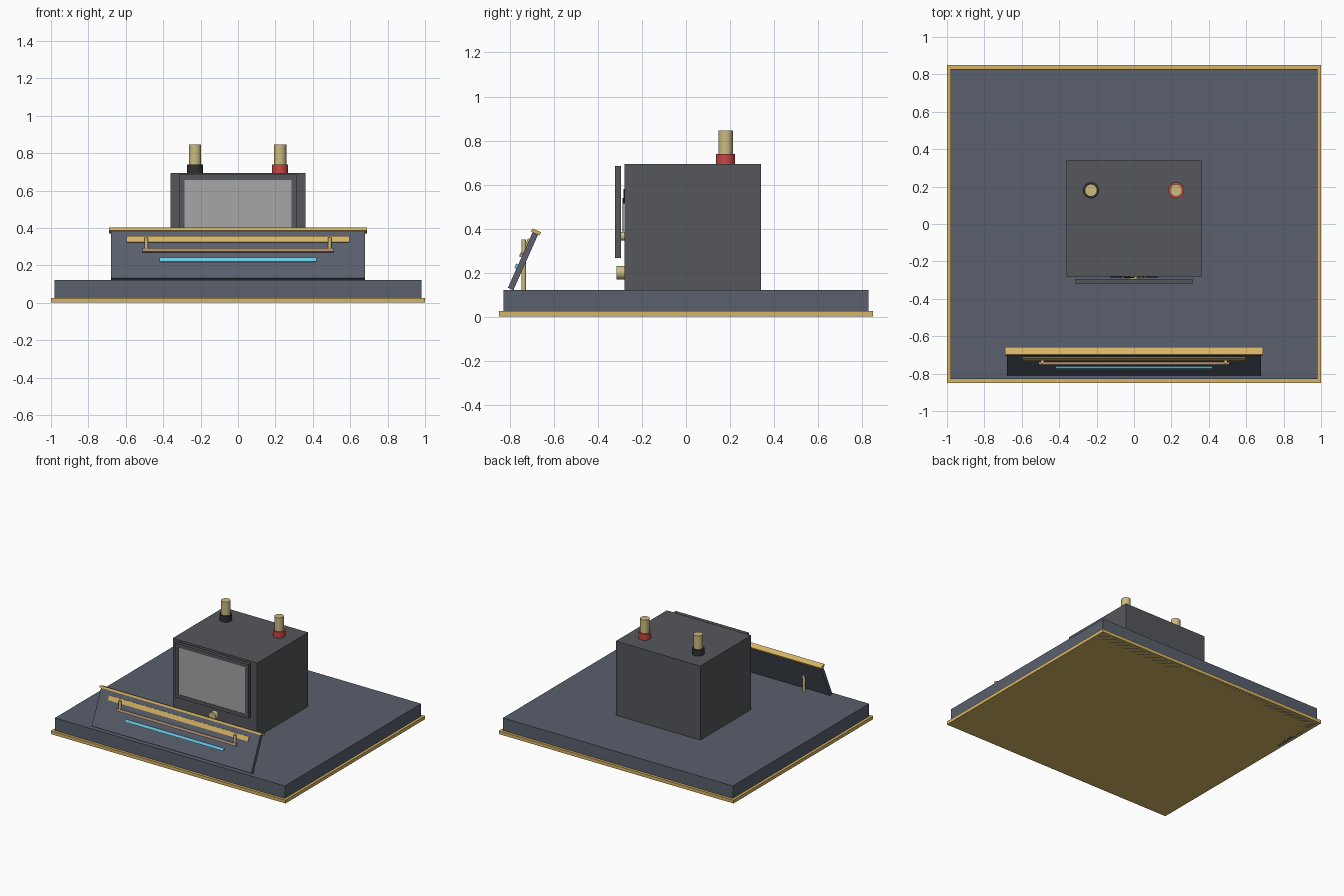
import bpy, math
from mathutils import Vector, Matrix

if "Cube" in bpy.data.objects:
    bpy.data.objects.remove(bpy.data.objects["Cube"])


def material(name, rgb, alpha=1.0):
    m = bpy.data.materials.new(name)
    m.diffuse_color = (*rgb, alpha)
    m.use_nodes = True
    m.node_tree.nodes["Principled BSDF"].inputs["Base Color"].default_value = m.diffuse_color
    return m


SLATE = material("slate", (0.10, 0.115, 0.15))
CASE = material("case_grey", (0.09, 0.095, 0.105))
BLACK = material("black", (0.03, 0.03, 0.035))
GOLD = material("gold", (0.68, 0.46, 0.13))
BRASS = material("brass", (0.60, 0.50, 0.22))
RED = material("red", (0.60, 0.06, 0.06))
TAN = material("tan", (0.38, 0.25, 0.16))
CYAN = material("cyan", (0.15, 0.60, 0.80))
GLASS = material("pale_grey", (0.38, 0.38, 0.38))


def box(name, x, y, z, mat, matrix=None):
    """Box from three (min, max) ranges, optionally moved into another frame."""
    bpy.ops.mesh.primitive_cube_add(size=1)
    ob = bpy.context.object
    ob.name = name
    r = (x, y, z)
    centre = Vector([(a + b) / 2 for a, b in r])
    size = [b - a for a, b in r]
    local = Matrix.Translation(centre) @ Matrix.Diagonal((*size, 1))
    ob.data.transform((matrix or Matrix()) @ local)
    ob.data.materials.append(mat)
    return ob


def rod(name, start, end, radius, mat, sides=32):
    """Cylinder between two points."""
    a, b = Vector(start), Vector(end)
    bpy.ops.mesh.primitive_cylinder_add(vertices=sides, radius=radius, depth=(b - a).length)
    ob = bpy.context.object
    ob.name = name
    ob.rotation_euler = (b - a).to_track_quat('Z', 'Y').to_euler()
    ob.location = (a + b) / 2
    ob.data.materials.append(mat)
    bpy.ops.object.shade_smooth_by_angle()
    return ob


# Base slab and its gold edging
box("base_trim", (-1, 1), (-0.85, 0.85), (0, 0.025), GOLD)
box("base_slab", (-0.98, 0.98), (-0.83, 0.83), (0, 0.122), SLATE)

# Meter case
FRONT = -0.28
box("meter_case", (-0.36, 0.36), (FRONT, 0.34), (0.12, 0.693), CASE)

# Terminals on the case top
for side, x, mat in (("left", -0.23, BLACK), ("right", 0.225, RED)):
    rod(side + "_terminal_collar", (x, 0.18, 0.69), (x, 0.18, 0.74), 0.043, mat)
    rod(side + "_terminal_post", (x, 0.18, 0.73), (x, 0.18, 0.845), 0.033, BRASS)

# Window frame and pane standing in front of the dial
fy = (-0.322, -0.295)
for s in (-1, 1):
    xs = sorted((s * 0.285, s * 0.313))
    box("window_frame_side", xs, fy, (0.267, 0.685), CASE)
box("window_frame_top", (-0.285, 0.285), fy, (0.657, 0.685), CASE)
box("window_frame_bottom", (-0.285, 0.285), fy, (0.267, 0.295), CASE)
box("window_pane", (-0.285, 0.285), (-0.319, -0.309), (0.295, 0.657), GLASS)

# Dial ticks fanned around the needle hub
HUB = Vector((0, FRONT, 0.365))
for i in range(11):
    turn = Matrix.Translation(HUB) @ Matrix.Rotation(math.radians(-35 + 7 * i), 4, 'Y')
    box("dial_tick", (-0.003, 0.003), (-0.005, 0.001), (0.185, 0.215), BLACK, turn)
needle_frame = Matrix.Translation(HUB) @ Matrix.Rotation(math.radians(-15), 4, 'Y')
box("needle", (-0.003, 0.003), (-0.008, -0.004), (0, 0.18), BLACK, needle_frame)
rod("needle_hub", HUB, HUB + Vector((0, -0.016, 0)), 0.02, BRASS)

# Adjusting knob under the window
rod("adjust_knob", (0, FRONT, 0.2), (0, -0.315, 0.2), 0.031, BRASS)

# Leaning front panel: local origin at the middle of its front face
lean = math.radians(24)
PANEL = Matrix.Translation((0, -0.7525, 0.258)) @ Matrix.Rotation(-lean, 4, 'X')
box("front_panel", (-0.68, 0.68), (0, 0.027), (-0.139, 0.139), SLATE, PANEL)
box("panel_cap", (-0.69, 0.69), (-0.008, 0.035), (0.137, 0.153), GOLD, PANEL)


def strip(name, half, z, height, depth, mat):
    mid = (z - 0.258) / math.cos(lean)
    box(name, (-half, half), (-depth, 0.002), (mid - height / 2, mid + height / 2), mat, PANEL)


strip("gold_strip", 0.597, 0.337, 0.034, 0.008, GOLD)
strip("tan_strip", 0.51, 0.279, 0.020, 0.012, TAN)
strip("blue_strip", 0.42, 0.227, 0.022, 0.010, CYAN)

# Upright pins passing through the panel
for x in (-0.49, 0.49):
    rod("panel_pin", (x, -0.737, 0.12), (x, -0.737, 0.35), 0.01, BRASS, 16)
